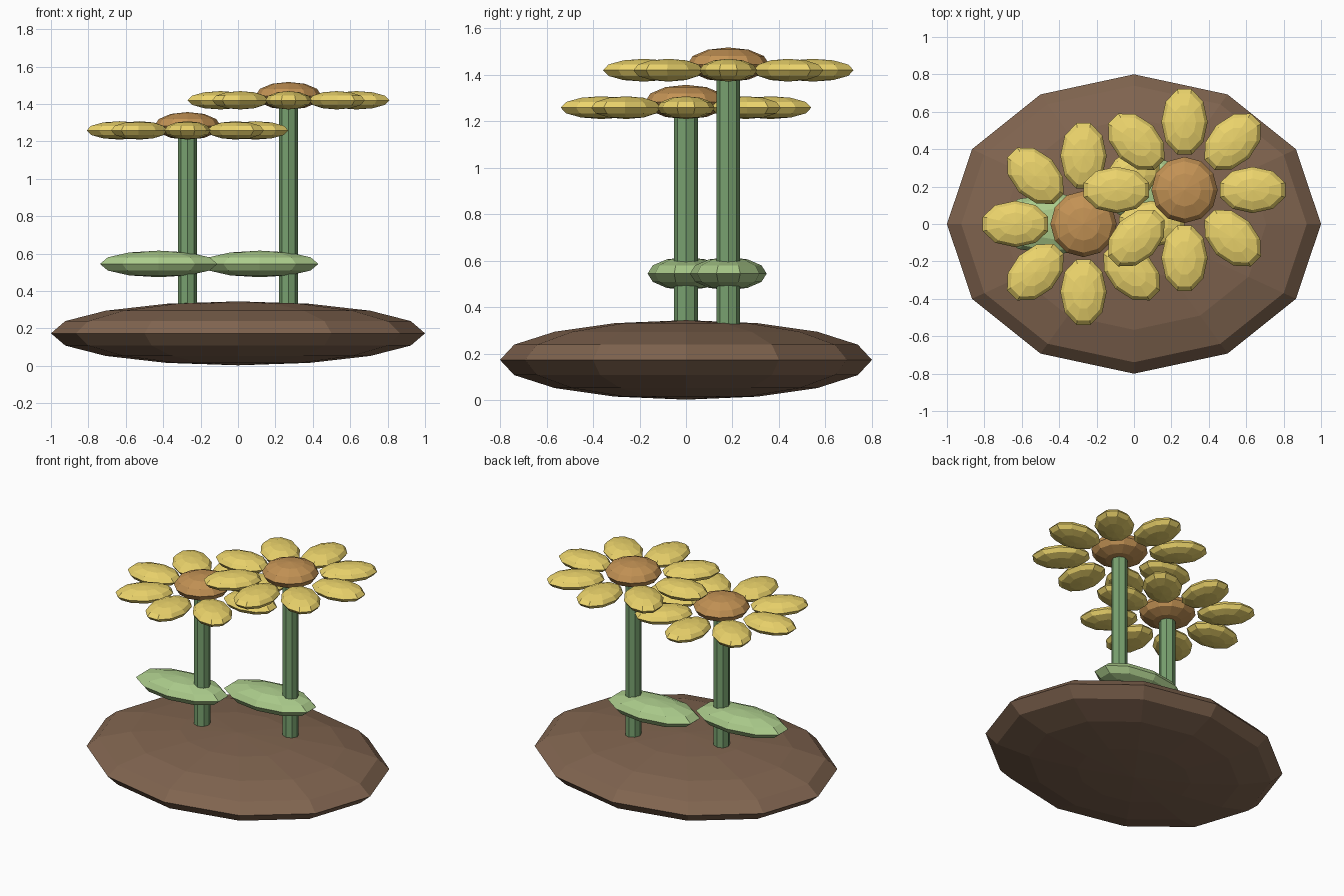
import bpy
from math import cos, sin, pi

if "Cube" in bpy.data.objects:
    bpy.data.objects.remove(bpy.data.objects["Cube"])


def material(name, rgb):
    m = bpy.data.materials.new(name)
    m.diffuse_color = (*rgb, 1)
    m.use_nodes = True
    m.node_tree.nodes["Principled BSDF"].inputs["Base Color"].default_value = m.diffuse_color
    return m


SOIL = material("soil_brown", (0.22, 0.13, 0.08))
STEM = material("stem_green", (0.19, 0.36, 0.16))
LEAF = material("leaf_green", (0.41, 0.60, 0.26))
PETAL = material("petal_yellow", (0.84, 0.66, 0.15))
DISC = material("disc_brown", (0.55, 0.29, 0.09))


def ellipsoid(name, loc, radii, mat, segs=10, rings=6, turn=0):
    bpy.ops.mesh.primitive_uv_sphere_add(segments=segs, ring_count=rings, radius=1,
                                         location=loc, rotation=(0, 0, turn))
    ob = bpy.context.object
    ob.name = name
    ob.scale = radii
    ob.data.materials.append(mat)
    return ob


def flower(tag, x, y, z):
    # stem, rooted in the soil
    bottom = 0.28
    bpy.ops.mesh.primitive_cylinder_add(vertices=8, radius=0.051, depth=z - bottom,
                                        location=(x, y, (z + bottom) / 2))
    stem = bpy.context.object
    stem.name = tag + "_stem"
    stem.data.materials.append(STEM)
    # single leaf pointing left
    ellipsoid(tag + "_leaf", (x - 0.154, y, 0.545), (0.33, 0.165, 0.071), LEAF)
    # domed flower centre
    ellipsoid(tag + "_disc", (x, y, z + 0.024), (0.177, 0.177, 0.074), DISC, segs=12)
    # ring of eight petals
    for i in range(8):
        a = i * pi / 4
        ellipsoid(f"{tag}_petal_{i + 1}", (x + 0.364 * cos(a), y + 0.364 * sin(a), z),
                  (0.184, 0.124, 0.049), PETAL, turn=a)


# mound of soil
ellipsoid("soil_mound", (0, 0, 0.174), (1, 0.8, 0.171), SOIL, segs=12, rings=8)

flower("short_flower", -0.27, 0, 1.259)
flower("tall_flower", 0.27, 0.182, 1.42)
